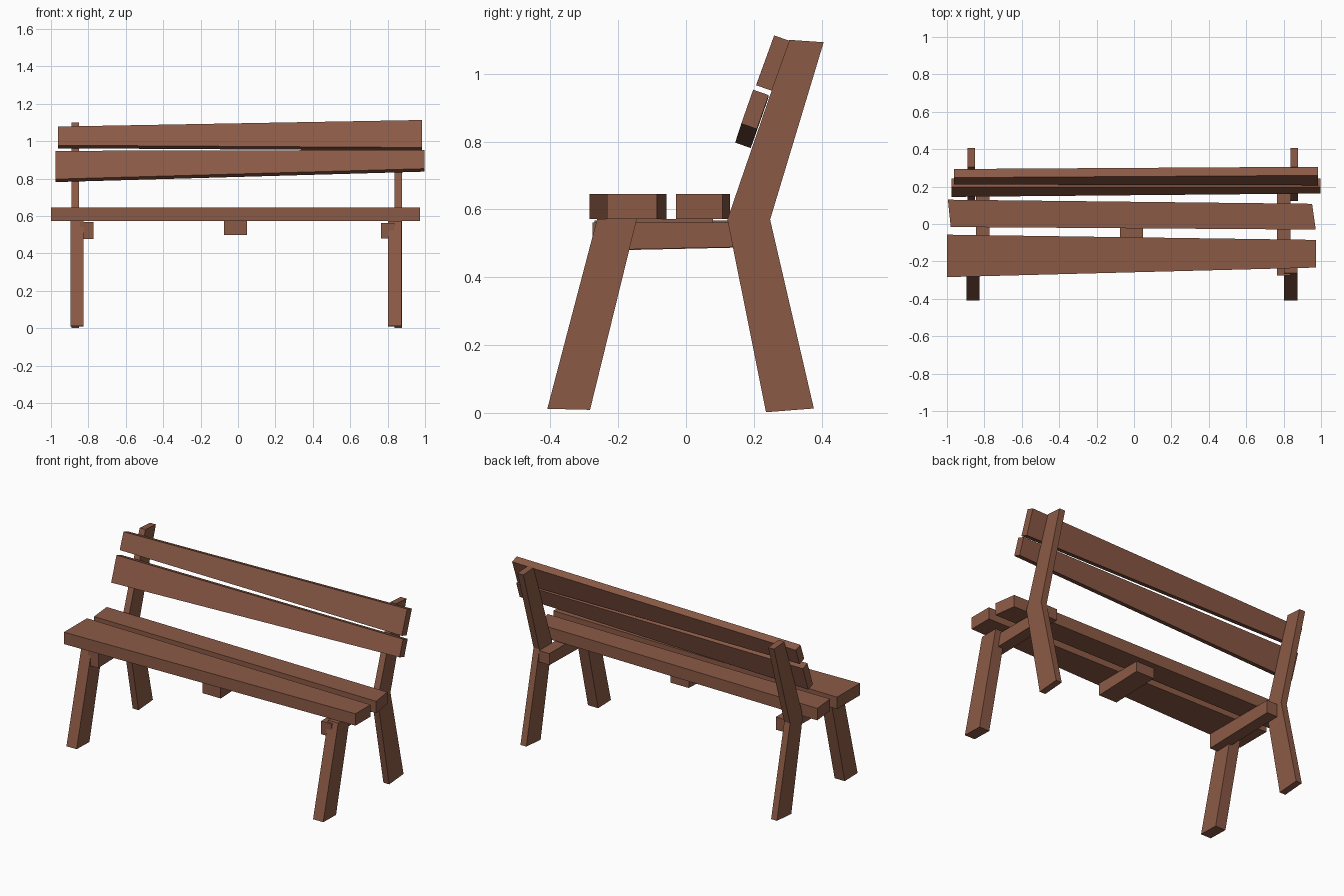
import bpy
import bmesh

if "Cube" in bpy.data.objects:
    bpy.data.objects.remove(bpy.data.objects["Cube"])

wood = bpy.data.materials.new("brown wood")
wood.diffuse_color = (0.26, 0.102, 0.061, 1.0)
wood.use_nodes = True
wood.node_tree.nodes["Principled BSDF"].inputs["Base Color"].default_value = wood.diffuse_color


def loft(name, end_a, end_b):
    """Solid joining two matching polygons, each a list of (x, y, z)."""
    bm = bmesh.new()
    a = [bm.verts.new(p) for p in end_a]
    b = [bm.verts.new(p) for p in end_b]
    n = len(a)
    bm.faces.new(a)
    bm.faces.new(b[::-1])
    for i in range(n):
        j = (i + 1) % n
        bm.faces.new((a[j], a[i], b[i], b[j]))
    bmesh.ops.recalc_face_normals(bm, faces=bm.faces)
    mesh = bpy.data.meshes.new(name)
    bm.to_mesh(mesh)
    bm.free()
    mesh.materials.append(wood)
    ob = bpy.data.objects.new(name, mesh)
    bpy.context.collection.objects.link(ob)
    return ob


def side_profile(name, yz, x0, x1):
    """Side-view outline extruded along x."""
    return loft(name, [(x0, y, z) for y, z in yz], [(x1, y, z) for y, z in yz])


def seat_plank(name, left, right):
    """Uneven seat plank; each end is (x_front, y_front, x_back, y_back)."""
    ends = []
    for xf, yf, xb, yb in (left, right):
        ends.append([(xf, yf, 0.572), (xb, yb, 0.572), (xb, yb, 0.646), (xf, yf, 0.646)])
    return loft(name, *ends)


def back_slat(name, left, right):
    """Leaning slat; each end is (x, bottom y, bottom z, top y, top z) of its front face."""
    ends = []
    for x, yb, zb, yt, zt in (left, right):
        ends.append([(x, yb, zb), (x, yb + 0.046, zb - 0.016),
                     (x, yt + 0.046, zt - 0.016), (x, yt, zt)])
    return loft(name, *ends)


# Legs: splayed front legs, bent rear legs that carry the backrest
front = [(-0.409, 0.012), (-0.283, 0.009), (-0.145, 0.572), (-0.262, 0.572)]
rear = [(0.236, 0.002), (0.377, 0.013), (0.248, 0.57),
        (0.406, 1.093), (0.304, 1.10), (0.122, 0.57)]
for side, fx, rx in (("left", -0.895, -0.89), ("right", 0.803, 0.836)):
    side_profile("front_leg_" + side, front, fx, fx + 0.07)
    side_profile("rear_leg_" + side, rear, rx, rx + 0.04)

# Supports under the seat
for name, x0, x1, y0, y1, z0, z1 in (
        ("seat_support_left", -0.845, -0.773, -0.27, 0.22, 0.478, 0.568),
        ("seat_support_right", 0.765, 0.836, -0.275, 0.25, 0.480, 0.562),
        ("seat_support_middle", -0.075, 0.049, -0.24, 0.08, 0.497, 0.572)):
    side_profile(name, [(y0, z0), (y1, z0 + 0.011), (y1, z1), (y0, z1)], x0, x1)

# Seat planks
seat_plank("seat_plank_front", (-1.0, -0.284, -1.0, -0.057), (0.972, -0.233, 0.972, -0.085))
seat_plank("seat_plank_rear", (-0.98, -0.016, -0.995, 0.13), (0.972, -0.03, 0.952, 0.108))

# Backrest slats
back_slat("back_slat_lower", (-0.975, 0.145, 0.797, 0.198, 0.948), (0.998, 0.163, 0.853, 0.198, 0.953))
back_slat("back_slat_upper", (-0.962, 0.211, 0.978, 0.248, 1.078), (0.983, 0.207, 0.966, 0.26, 1.113))
